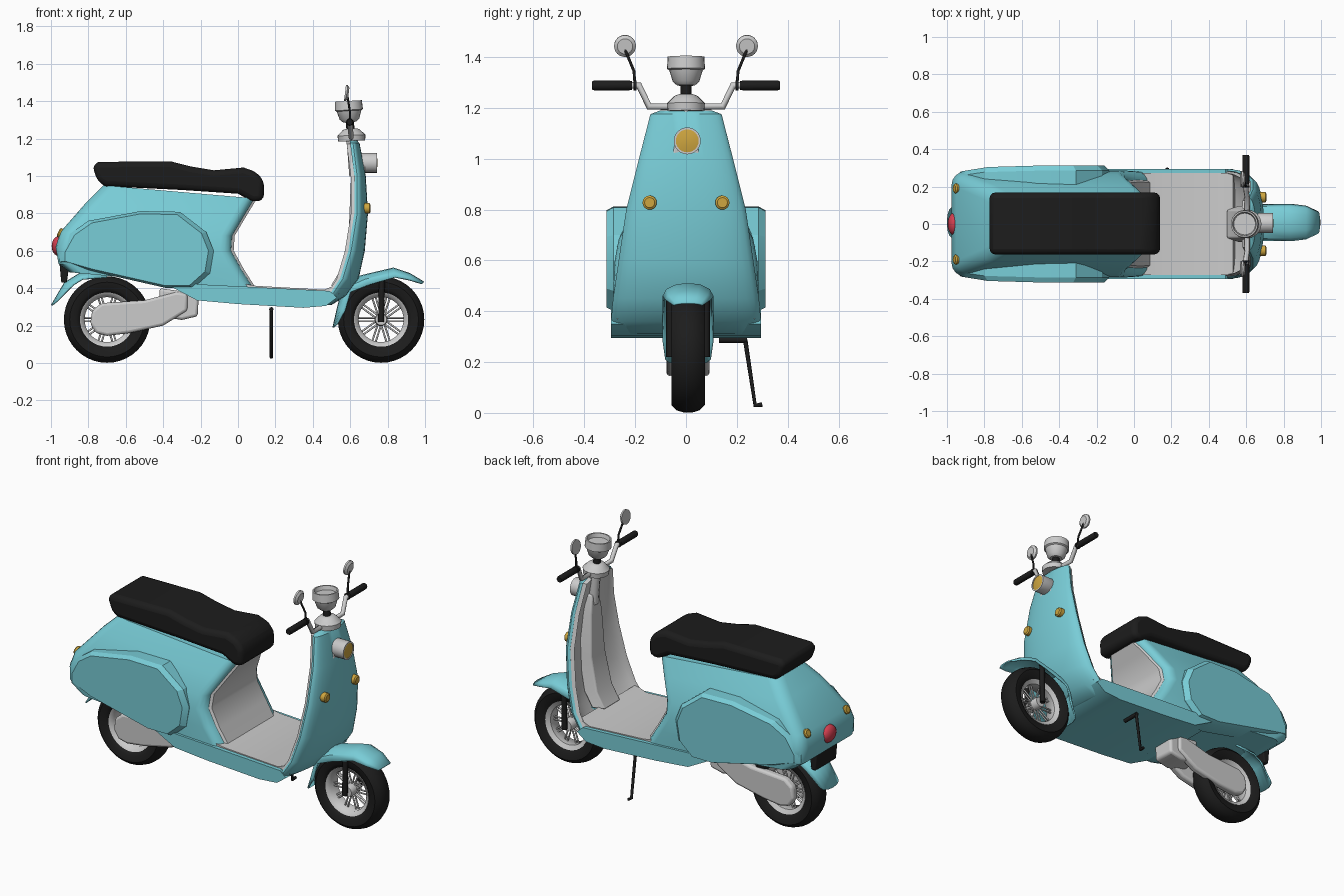
import bpy, bmesh
from math import sin, cos, pi
from mathutils import Vector

if "Cube" in bpy.data.objects:
    bpy.data.objects.remove(bpy.data.objects["Cube"])


def mat(name, col):
    m = bpy.data.materials.new(name)
    m.diffuse_color = (*col, 1)
    m.use_nodes = True
    m.node_tree.nodes["Principled BSDF"].inputs["Base Color"].default_value = m.diffuse_color
    return m


CYAN = mat("cyan paint", (0.19, 0.61, 0.68))
BLACK = mat("black", (0.012, 0.012, 0.012))
AMBER = mat("amber", (0.62, 0.38, 0.05))
RED = mat("red", (0.65, 0.05, 0.08))


def finish(name, bm, m=None, bevel=0, thick=0, angle=0.6):
    bmesh.ops.recalc_face_normals(bm, faces=bm.faces[:])
    me = bpy.data.meshes.new(name)
    bm.to_mesh(me)
    bm.free()
    ob = bpy.data.objects.new(name, me)
    bpy.context.collection.objects.link(ob)
    if m:
        me.materials.append(m)
    if thick:
        ob.modifiers.new("thick", 'SOLIDIFY').thickness = thick
    if bevel:
        b = ob.modifiers.new("bevel", 'BEVEL')
        b.width, b.segments, b.limit_method = bevel, 3, 'ANGLE'
    bpy.ops.object.select_all(action='DESELECT')
    ob.select_set(True)
    bpy.context.view_layer.objects.active = ob
    bpy.ops.object.shade_smooth_by_angle(angle=angle)
    return ob


def loft(name, rings, m=None, closed=True, cap=True, **kw):
    bm = bmesh.new()
    vs = [[bm.verts.new(p) for p in r] for r in rings]
    n = len(rings[0])
    for a, b in zip(vs, vs[1:]):
        for i in range(n if closed else n - 1):
            j = (i + 1) % n
            bm.faces.new((a[i], a[j], b[j], b[i]))
    if closed and cap:
        bm.faces.new(vs[0])
        bm.faces.new(vs[-1])
    return finish(name, bm, m, **kw)


def prism(name, prof, y0, y1, m=None, **kw):
    return loft(name, [[(x, y, z) for x, z in prof] for y in (y0, y1)], m, **kw)


def lathe(name, prof, loc, axis, m=None, segs=24, loop=False):
    """Turn (radius, height) points around an axis."""
    q = Vector(axis).to_track_quat('Z', 'Y')
    rings = [[Vector(loc) + q @ Vector((r * cos(2 * pi * i / segs), r * sin(2 * pi * i / segs), h))
              for i in range(segs)] for r, h in prof]
    if loop:
        rings.append(rings[0])
    ob = loft(name, rings, m, cap=not loop)
    if loop:
        bm = bmesh.new()
        bm.from_mesh(ob.data)
        bmesh.ops.remove_doubles(bm, verts=bm.verts[:], dist=1e-5)
        bmesh.ops.recalc_face_normals(bm, faces=bm.faces[:])
        bm.to_mesh(ob.data)
        bm.free()
    return ob


def tube(name, pts, r, m=None):
    c = bpy.data.curves.new(name, 'CURVE')
    c.dimensions, c.bevel_depth, c.bevel_resolution, c.use_fill_caps = '3D', r, 2, True
    s = c.splines.new('POLY')
    s.points.add(len(pts) - 1)
    for p, co in zip(s.points, pts):
        p.co = (*co, 1)
    if m:
        c.materials.append(m)
    ob = bpy.data.objects.new(name, c)
    bpy.context.collection.objects.link(ob)


# Wheels: tyre, rim, hub, spokes
WY = 0.008
for label, wx in (("rear", -0.70), ("front", 0.765)):
    c = Vector((wx, WY, 0.232))
    lathe(label + "_tyre", [(.143, -.045), (.165, -.06), (.2, -.066), (.222, -.045), (.231, -.015), (.231, .015),
                            (.222, .045), (.2, .066), (.165, .06), (.143, .045)], c, (0, 1, 0), BLACK, 40, True)
    lathe(label + "_rim", [(.12, -.035), (.145, -.05), (.145, .05), (.12, .035)], c, (0, 1, 0), None, 40, True)
    lathe(label + "_hub", [(.03, -.05), (.035, -.03), (.035, .03), (.03, .05)], c, (0, 1, 0))
    for i in range(10):
        d = Vector((cos(i * pi / 5), 0, sin(i * pi / 5)))
        t = Vector((-d.z, 0, d.x)) * .009
        for s in (-1, 1):
            tube(label + "_spoke", [c + d * .025 + t * s, c + d * .125 + t * s], .005)


# Fenders: open folded strips with ridge and skirt points
def fender(name, rows):
    rings = []
    for xc, zc, xs, zs, w in rows:
        k = [(-1, 0), (-.85, .55), (-.45, .93), (0, 1), (.45, .93), (.85, .55), (1, 0)]
        rings.append([(xs + (xc - xs) * t, WY + u * w, zs + (zc - zs) * t) for u, t in k])
    loft(name, rings, CYAN, closed=False, thick=.008)


fender("front_fender", [(.995, .435, .985, .425, .06), (.92, .48, .92, .445, .09), (.83, .51, .84, .46, .1),
                        (.66, .47, .70, .42, .1), (.56, .42, .60, .38, .1), (.53, .3, .57, .28, .1),
                        (.505, .19, .53, .21, .09)])
fender("rear_fender", [(-1, .31, -.97, .33, .085), (-.93, .43, -.88, .42, .1), (-.85, .48, -.83, .45, .1),
                       (-.7, .5, -.7, .46, .1)])

# Fork legs and swing arm covers
arm = [(-.79, .21), (-.78, .28), (-.73, .32), (-.5, .335), (-.33, .38), (-.27, .37), (-.27, .28), (-.40, .2),
       (-.58, .16), (-.7, .145), (-.76, .16)]
for s in (-1, 1):
    tube("fork_leg", [(.765, WY + s * .07, .22), (.77, WY + s * .07, .47)], .016, BLACK)
    prism("swing_arm", arm, WY + s * .035, WY + s * .085, bevel=.015)
prism("engine_block", [(-.42, .25), (-.3, .23), (-.215, .25), (-.21, .37), (-.42, .4)], -.065, .08, bevel=.015)


# Rear body: rounded sections stacked upward, slanting from rear to front
def section(xr, zr, xf, zf, w):
    pts = []
    for cx, sy, a0, r in ((xf, 1, 0, .06), (xr, 1, 1, .07), (xr, -1, 2, .07), (xf, -1, 3, .06)):
        ox = cx - r if cx == xf else cx + r
        for i in range(5):
            a = (a0 + i / 4) * pi / 2
            x = ox + r * cos(a)
            pts.append((x, sy * (w - r) + r * sin(a), zr + (zf - zr) * (x - xr) / (xf - xr)))
    return pts


rows = [(-.90, .485, .09, .39, .28), (-.96, .53, .02, .5, .285), (-.975, .62, -.035, .6, .28),
        (-.95, .70, -.03, .68, .265), (-.81, .86, .035, .79, .205), (-.72, .95, .09, .88, .15)]
loft("rear_body", [section(*r) for r in rows], CYAN)
# Grey knee panel on the front of the rear body
loft("knee_panel", [[(xf - .02, -w + .035, zf), (xf + .012, -w + .06, zf), (xf + .012, w - .06, zf),
                     (xf - .02, w - .035, zf)] for _, _, xf, zf, w in rows])

# Side panels with a bevelled outer face
side = [(-.955, .54), (-.955, .59), (-.90, .69), (-.80, .76), (-.52, .812), (-.31, .808), (-.17, .70), (-.13, .60),
        (-.15, .48), (-.24, .40), (-.38, .40), (-.8, .495)]
for s in (-1, 1):
    rings = []
    for y, k in ((.18, 1), (.285, 1), (.312, .93)):
        rings.append([(-.53 + (x + .53) * k, s * (y - max(0, -.75 - x) * .15), .6 + (z - .6) * k) for x, z in side])
    loft("side_panel", rings, CYAN, angle=.4)

# Seat
prism("seat", [(-.78, 1.055), (-.745, 1.075), (-.36, 1.078), (-.25, 1.05), (-.13, 1.03), (.03, 1.045), (.10, 1.02),
               (.14, .97), (.138, .87), (.08, .86), (-.0, .905), (-.3, .925), (-.71, .945), (-.75, .97)],
      -.162, .168, BLACK, bevel=.03)

# Floor board and mat
prism("floor_board", [(-.4, .43), (-.22, .335), (0, .315), (.35, .295), (.47, .305), (.53, .35), (.49, .385),
                      (.1, .405)], -.295, .295, CYAN)
prism("floor_mat", [(.02, .39), (.02, .425), (.1, .412), (.46, .392), (.53, .42), (.54, .37)], -.272, .272)


# Leg shield: curved rows, with grey liner behind
shield = [(1.19, .612, .635, .10), (1.175, .615, .65, .14), (1.0, .637, .683, .185), (.8, .637, .695, .235),
          (.6, .605, .678, .265), (.45, .56, .645, .287), (.36, .50, .58, .295), (.31, .43, .5, .295)]


def bow(rows, front, back, dw, dz=0):
    rings = []
    for z, xe, xf, w in rows:
        ts = [(i / 8 - 1) * pi / 2 for i in range(17)]
        arc = [(xe + (xf - xe) * cos(t), (w - dw) * sin(t)) for t in ts]
        rings.append([(x + front, y, z + dz) for x, y in arc] + [(x + back, y * .97, z + dz) for x, y in arc[::-1]])
    return rings


loft("leg_shield", bow(shield, 0, -.015, 0), CYAN)
loft("shield_liner", bow(shield[:-1], -.012, -.034, .012, -.004))
ridge = [(1.06, .61, .045), (.95, .602, .07), (.7, .592, .09), (.5, .55, .1), (.41, .495, .1)]
loft("liner_ridge", [[(x + .07, -w, z), (x, -w * .75, z), (x, w * .75, z), (x + .07, w, z)] for z, x, w in ridge],
     bevel=.008)
tube("steering_tube", [(.625, 0, 1.0), (.61, 0, 1.2)], .03)

# Steering head, instrument bowl, horn lamp
lathe("steering_head", [(.072, 0), (.075, .03), (.06, .045), (.045, .06), (.03, .066)], (.608, 0, 1.187), (-.05, 0, 1))
lathe("bowl_neck", [(.022, 0), (.022, .07)], (.603, 0, 1.235), (-.1, 0, 1), BLACK, 16)
lathe("instrument_bowl", [(.035, 0), (.052, .015), (.066, .06), (.075, .065), (.072, .113), (.064, .113), (.058, .09)],
      (.597, 0, 1.288), (-.06, 0, 1))
lathe("lamp_case", [(.045, 0), (.053, .02), (.053, .102), (.045, .102), (.045, .097)], (.642, .005, 1.07), (1, 0, 0))
lathe("lamp_lens", [(.046, 0), (.046, .005), (.02, .01)], (.735, .005, 1.07), (1, 0, 0), AMBER)

# Handlebar, grips, mirrors, indicators
for s in (-1, 1):
    tube("handlebar", [(.605, 0, 1.205), (.605, s * .145, 1.205), (.598, s * .185, 1.288), (.598, s * .23, 1.288)], .014)
    lathe("grip", [(.017, 0), (.019, .01), (.019, .15), (.016, .158)], (.598, s * .212, 1.288), (0, s, 0), BLACK, 16)
    lathe("lever_clamp", [(.02, 0), (.02, .012)], (.598, s * .195, 1.288), (0, s, 0), BLACK, 16)
    tube("mirror_stem", [(.6, s * .2, 1.285), (.598, s * .205, 1.345), (.585, s * .24, 1.43)], .006, BLACK)
    lathe("mirror", [(.03, -.012), (.043, -.002), (.043, .008), (.038, .008)], (.58, s * .24, 1.443), (-1, 0, .12))
    lathe("front_indicator", [(.028, 0), (.028, .04), (.02, .046)], (.662, s * .143, .827), (1, 0, 0), AMBER, 16)
    lathe("rear_indicator", [(.026, 0), (.026, .04), (.018, .046)], (-.92, s * .19, .68), (-1, 0, .5), AMBER, 16)

# Tail light and plate
bm = bmesh.new()
bmesh.ops.create_uvsphere(bm, u_segments=20, v_segments=12, radius=1)
for v in bm.verts:
    v.co = Vector((-.962 + v.co.x * .034, v.co.y * .06, .625 + v.co.z * .052))
finish("tail_light", bm, RED)
prism("rear_plate", [(-.955, .54), (-.945, .43), (-.915, .43), (-.90, .54)], -.1, .1, BLACK, bevel=.006)

# Kickstand
tube("kickstand_pivot", [(.178, .13, .287), (.178, .24, .287)], .012, BLACK)
tube("kickstand_leg", [(.178, .233, .287), (.178, .272, .03), (.178, .3, .033)], .009, BLACK)
